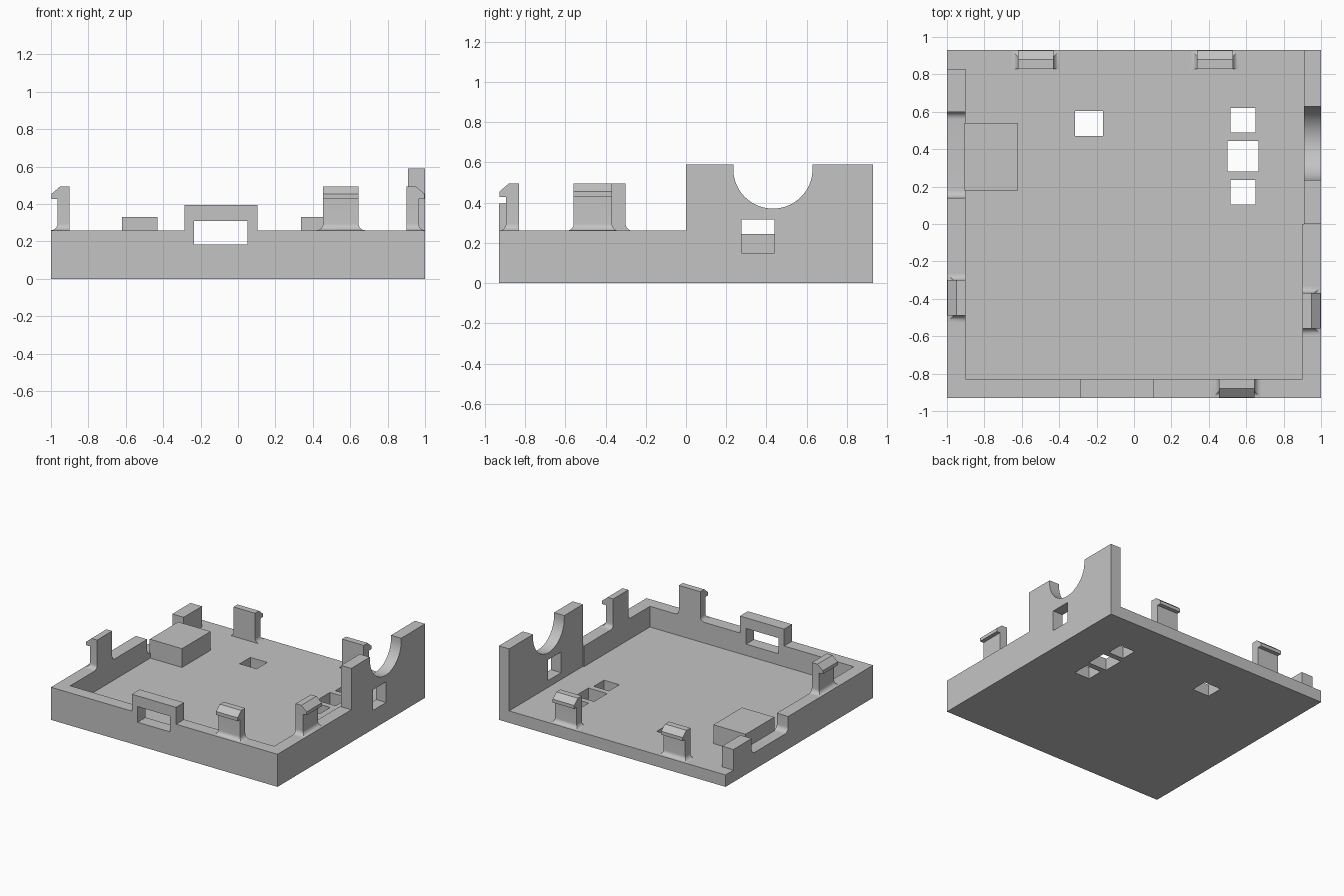
import bpy, bmesh, math
from mathutils import Vector

cube = bpy.data.objects.get("Cube")
if cube:
    bpy.data.objects.remove(cube, do_unlink=True)

grey = bpy.data.materials.new("plain_grey")
grey.use_nodes = True
grey.diffuse_color = (0.55, 0.55, 0.55, 1)
grey.node_tree.nodes["Principled BSDF"].inputs["Base Color"].default_value = (0.55, 0.55, 0.55, 1)

RIM, FLOOR, TALL = 0.26, 0.095, 0.59


def finish(name, bm):
    bmesh.ops.recalc_face_normals(bm, faces=bm.faces)
    mesh = bpy.data.meshes.new(name)
    bm.to_mesh(mesh)
    bm.free()
    mesh.materials.append(grey)
    obj = bpy.data.objects.new(name, mesh)
    bpy.context.collection.objects.link(obj)
    return obj


def loft(name, rings):
    """Skin a stack of rings that share a vertex count and cap both ends."""
    bm = bmesh.new()
    loops = [[bm.verts.new(p) for p in ring] for ring in rings]
    n = len(loops[0])
    for a, b in zip(loops, loops[1:]):
        for i in range(n):
            j = (i + 1) % n
            bm.faces.new((a[i], a[j], b[j], b[i]))
    bm.faces.new(loops[0][::-1])
    bm.faces.new(loops[-1])
    return finish(name, bm)


def box(name, x, y, z):
    return loft(name, [[(x[0], y[0], h), (x[1], y[0], h), (x[1], y[1], h), (x[0], y[1], h)] for h in z])


def side_prism(name, profile, x0, x1):
    """Extrude a (y, z) profile along x."""
    return loft(name, [[(x, y, z) for y, z in profile] for x in (x0, x1)])


def combine(target, tool, operation):
    mod = target.modifiers.new("combine", 'BOOLEAN')
    mod.operation, mod.solver, mod.object = operation, 'EXACT', tool
    bpy.context.view_layer.objects.active = target
    bpy.ops.object.modifier_apply(modifier=mod.name)
    bpy.data.objects.remove(tool, do_unlink=True)


def smooth(obj):
    bpy.ops.object.select_all(action='DESELECT')
    obj.select_set(True)
    bpy.context.view_layer.objects.active = obj
    bpy.ops.object.shade_smooth_by_angle(angle=math.radians(30))


def arc(cy, cz, r, a0, a1, n):
    return [(cy + r * math.cos(math.radians(a0 + (a1 - a0) * i / n)),
             cz + r * math.sin(math.radians(a0 + (a1 - a0) * i / n))) for i in range(n + 1)]


# Tray body: full block, lowered everywhere except the tall side panel
body = box("tray_body", (-1, 1), (-0.93, 0.93), (0, TALL))
cuts = [
    ((-1.1, 1.1), (-1.1, 0), (RIM, 0.8)),           # above front half
    ((-1.1, 0.91), (-0.1, 1.1), (RIM, 0.8)),        # above back half
    ((-0.9, 0.9), (-0.83, 0.05), (FLOOR, 0.7)),     # front cavity
    ((-0.9, 0.91), (0, 1.1), (FLOOR, 0.7)),         # back cavity, open at the rear
    ((-1.1, 0.0), (0.83, 1.1), (FLOOR, 0.7)),       # end of the left wall
    ((0.8, 1.1), (0.275, 0.44), (0.15, 0.315)),     # window in tall panel
    ((-0.315, -0.165), (0.47, 0.605), (-0.1, 0.2)),  # floor holes
    ((0.515, 0.65), (0.49, 0.62), (-0.1, 0.2)),
    ((0.5, 0.665), (0.28, 0.445), (-0.1, 0.2)),
    ((0.515, 0.65), (0.105, 0.235), (-0.1, 0.2)),
]
for c in cuts:
    combine(body, box("cutter", *c), 'DIFFERENCE')

# Round scoop in the tall panel
scoop = [(0.235, 0.8)] + arc(0.432, 0.567, 0.197, 180, 360, 40) + [(0.629, 0.8)]
combine(body, side_prism("cutter", scoop, 0.8, 1.1), 'DIFFERENCE')

# Left wall notch with rounded lower corners
low, r = 0.135, 0.04
notch = ([(0.14, 0.4)] + arc(0.14 + r, low + r, r, 180, 270, 8)
         + arc(0.60 - r, low + r, r, 270, 360, 8) + [(0.60, 0.4)])
combine(body, side_prism("cutter", notch, -1.1, -0.85), 'DIFFERENCE')

# Front port frame with its opening
combine(body, box("frame", (-0.285, 0.105), (-0.93, -0.83), (0.2, 0.395)), 'UNION')
combine(body, box("cutter", (-0.235, 0.05), (-1.1, -0.7), (0.185, 0.31)), 'DIFFERENCE')
smooth(body)

# Raised block on the floor beside the notch
box("floor_block", (-0.905, -0.62), (0.18, 0.54), (FLOOR - 0.01, 0.245))


# Snap clips: flared foot, thin stem, chamfered hook facing outwards
def clip(name, location, turn):
    half, stem, foot = 0.095, 0.035, 0.035
    levels = []
    for i in range(9):
        a = math.radians(90 * i / 8)
        flare = foot * (1 - math.sin(a))
        levels.append((foot * (1 - math.cos(a)), half + flare, stem - flare))
    levels += [(0.168, half, stem), (0.168, half, 0.003), (0.195, half, 0.003), (0.235, half, 0.05)]
    obj = loft(name, [[(-w, o, z), (w, o, z), (w, 0.1, z), (-w, 0.1, z)] for z, w, o in levels])
    obj.location = Vector(location)
    obj.rotation_euler.z = math.radians(turn)
    smooth(obj)


clip("front_clip", (0.55, -0.93, RIM), 0)
clip("left_side_clip", (1, -0.463, RIM), 90)
clip("right_side_clip", (-1, -0.395, RIM), -90)
clip("back_clip_right", (-0.525, 0.93, FLOOR), 180)
clip("back_clip_left", (0.433, 0.93, FLOOR), 180)
